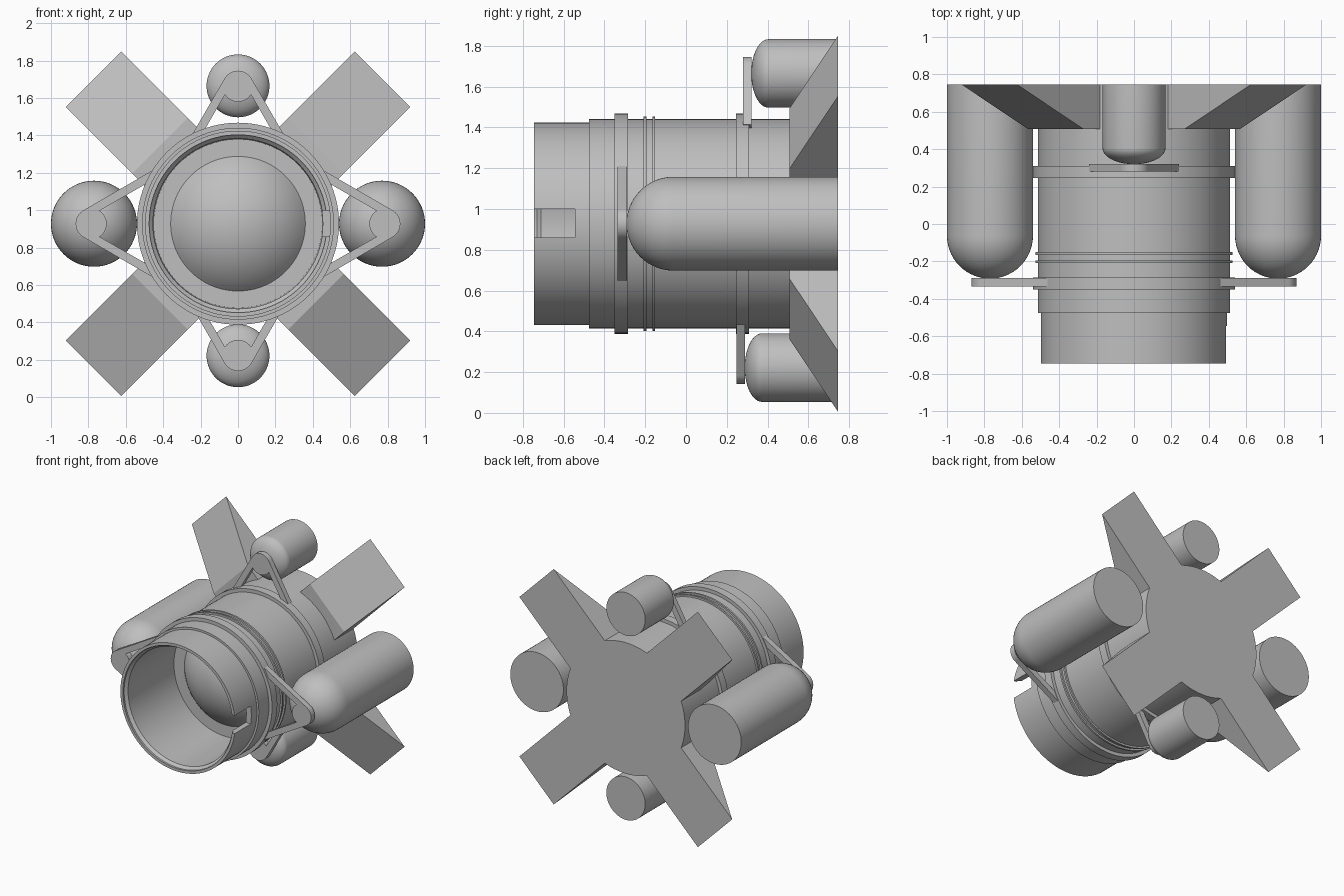
import bpy, bmesh, math
from mathutils import Matrix, Vector

if "Cube" in bpy.data.objects:
    bpy.data.objects.remove(bpy.data.objects["Cube"])

CZ = 0.928       # height of the main axis
BACK = 0.745     # rear plane

grey = bpy.data.materials.new("plain grey")
grey.use_nodes = True
COLOUR = (0.52, 0.52, 0.52, 1)
grey.diffuse_color = COLOUR
grey.node_tree.nodes["Principled BSDF"].inputs["Base Color"].default_value = COLOUR


def make(name, bm, smooth=True):
    bmesh.ops.recalc_face_normals(bm, faces=bm.faces)
    mesh = bpy.data.meshes.new(name)
    bm.to_mesh(mesh)
    bm.free()
    mesh.materials.append(grey)
    ob = bpy.data.objects.new(name, mesh)
    bpy.context.collection.objects.link(ob)
    if smooth:
        bpy.ops.object.select_all(action='DESELECT')
        ob.select_set(True)
        bpy.context.view_layer.objects.active = ob
        bpy.ops.object.shade_smooth_by_angle(angle=math.radians(30))
    return ob


def lathe(name, profile, x=0, z=CZ, closed=False, steps=96):
    """Spin (radius, y) points around a line parallel to y."""
    bm = bmesh.new()
    verts = [bm.verts.new((r, y, 0)) for r, y in profile]
    pairs = list(zip(verts, verts[1:]))
    if closed:
        pairs.append((verts[-1], verts[0]))
    edges = [bm.edges.new(p) for p in pairs]
    bmesh.ops.spin(bm, geom=verts + edges, cent=(0, 0, 0), axis=(0, 1, 0),
                   angle=math.tau, steps=steps, use_duplicate=False)
    bmesh.ops.remove_doubles(bm, verts=bm.verts, dist=1e-5)
    bmesh.ops.translate(bm, verts=bm.verts, vec=(x, 0, z))
    return make(name, bm)


def arc(radius, depth, y, n=14):
    """Quarter ellipse from the tip on the axis out to the full radius."""
    return [(radius * math.sin(a), y + depth * (1 - math.cos(a)))
            for a in (math.pi / 2 * i / n for i in range(n + 1))]


def box(lo, hi):
    lo, hi = Vector(lo), Vector(hi)
    bm = bmesh.new()
    bmesh.ops.create_cube(bm, size=1, matrix=Matrix.Translation((lo + hi) / 2)
                          @ Matrix.Diagonal(hi - lo).to_4x4())
    return bm


# Main body: open front tube, recessed floor with a shallow dome
FLOOR, DOME_R, DOME_H = -0.15, 0.36, 0.17
ball = (DOME_R ** 2 + DOME_H ** 2) / (2 * DOME_H)
half = math.asin(DOME_R / ball)
dome = [(ball * math.sin(half * i / 14),
         FLOOR - DOME_H + ball * (1 - math.cos(half * i / 14))) for i in range(15)]
body = lathe("body", dome + [
    (0.45, FLOOR), (0.455, -0.71), (0.475, -0.73), (0.475, -BACK), (0.497, -BACK),
    (0.497, -0.475), (0.513, -0.475), (0.513, BACK), (0, BACK)])

# Slot through the left side of the front tube
cutter = make("slot_cutter", box((0.4, -0.8, 0.86), (0.6, -0.545, 1.0)), False)
cutter.hide_render = True
cutter.hide_set(True)
cut = body.modifiers.new("slot", 'BOOLEAN')
cut.operation = 'DIFFERENCE'
cut.solver = 'EXACT'
cut.object = cutter

# Bands and thin ribs round the body
for name, y0, y1, r in (("front_band", -0.35, -0.285, 0.54), ("rear_band", 0.245, 0.31, 0.54),
                        ("front_rib", -0.208, -0.194, 0.527), ("rear_rib", -0.165, -0.151, 0.527)):
    lathe(name, [(0.49, y0), (r, y0), (r, y1), (0.49, y1)], closed=True)

# Four wedge fins on the diagonals
side = [(0.3, 0.507), (0.59, 0.507), (1.093, BACK), (0.3, BACK)]
for i, name in enumerate(("upper_left", "upper_right", "lower_right", "lower_left")):
    bm = bmesh.new()
    face = bm.faces.new([bm.verts.new((r, y, -0.21)) for r, y in side])
    ext = bmesh.ops.extrude_face_region(bm, geom=[face], use_keep_orig=True)["geom"]
    bmesh.ops.translate(bm, vec=(0, 0, 0.42),
                        verts=[v for v in ext if isinstance(v, bmesh.types.BMVert)])
    bm.transform(Matrix.Translation((0, 0, CZ))
                 @ Matrix.Rotation(-math.radians(45 + 90 * i), 4, 'Y'))
    make("fin_" + name, bm, False)


def bracket(name, dist, y0, y1, length, turn):
    """Round head over the tank nose with two struts back to the body."""
    r, w = 0.083, 0.045
    place = Matrix.Translation((0, 0, CZ)) @ Matrix.Rotation(-turn, 4, 'Y')
    bm = bmesh.new()
    bmesh.ops.create_cone(bm, cap_ends=True, segments=40, radius1=r, radius2=r, depth=y1 - y0,
                          matrix=place @ Matrix.Translation((dist, (y0 + y1) / 2, 0))
                          @ Matrix.Rotation(math.pi / 2, 4, 'X'))
    make(name + "_head", bm)
    for s, part in ((1, "_strut_a"), (-1, "_strut_b")):
        bm = box((-length, y0, r - w), (0, y1, r))
        if s < 0:
            bm.transform(Matrix.Scale(-1, 4, (0, 0, 1)))
        bm.transform(place @ Matrix.Translation((dist, 0, 0))
                     @ Matrix.Rotation(s * math.radians(30), 4, 'Y'))
        make(name + part, bm, False)


# Tanks: large pair at the sides, small pair above and below, each with a bracket
for s, name in ((1, "left"), (-1, "right")):
    lathe(name + "_tank", arc(0.23, 0.23, -0.292) + [(0.23, BACK), (0, BACK)],
          x=0.77 * s, steps=64)
    bracket(name + "_bracket", 0.785, -0.335, -0.29, 0.42, 0 if s > 0 else math.pi)
for name, z, y, turn in (("upper", 1.665, 0.32, 0.5), ("lower", 0.222, 0.288, -0.5)):
    lathe(name + "_tank", arc(0.168, 0.085, y) + [(0.168, BACK), (0, BACK)], z=z, steps=64)
    bracket(name + "_bracket", abs(z - CZ) - 0.002, y - 0.04, y + 0.002, 0.335, turn * math.pi)
